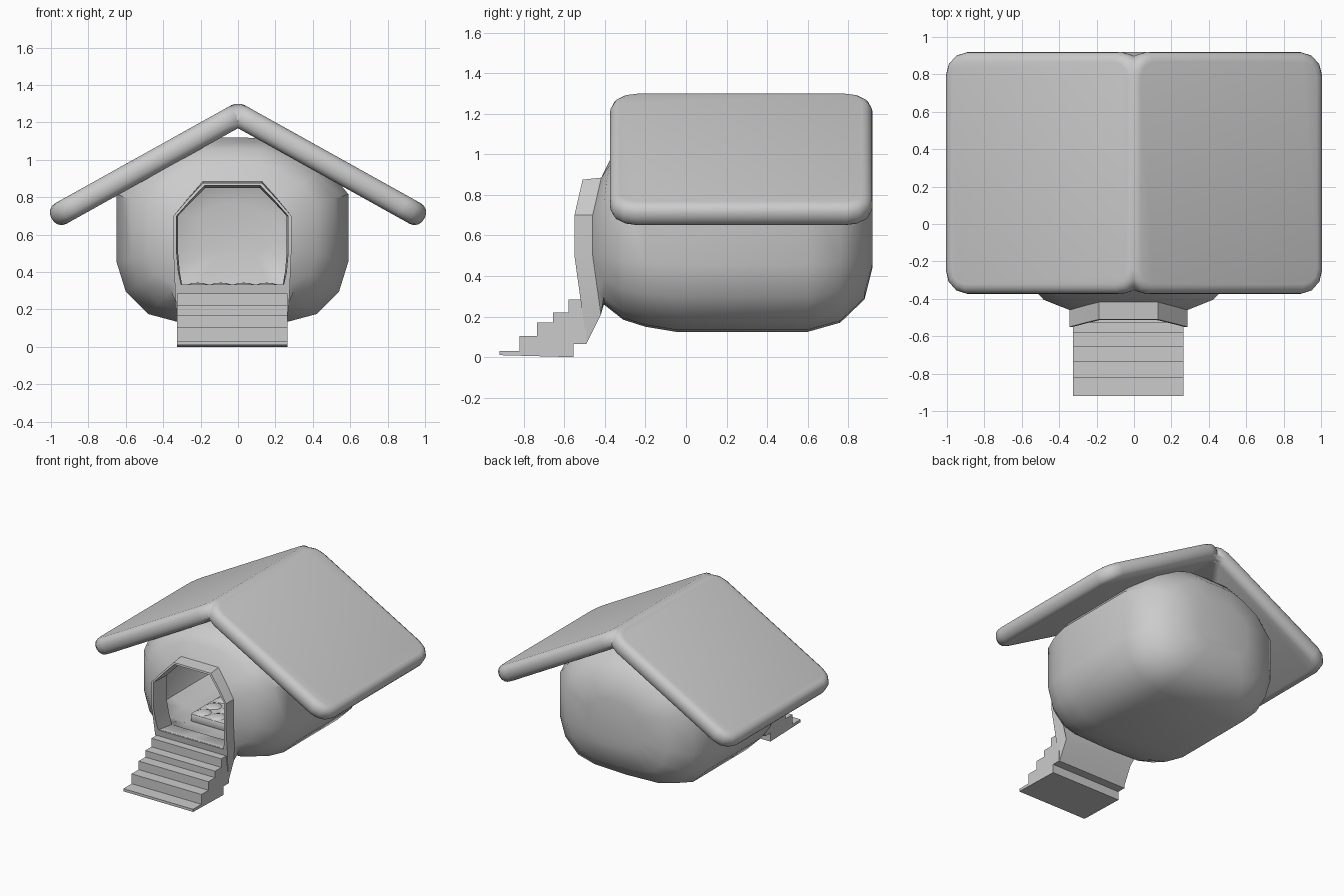
import bpy, bmesh, math
from mathutils import Matrix, Vector

if "Cube" in bpy.data.objects:
    bpy.data.objects.remove(bpy.data.objects["Cube"])

CX, CZ = -0.03, 0.625


def finish(name, bm, angle=30):
    bmesh.ops.recalc_face_normals(bm, faces=bm.faces)
    me = bpy.data.meshes.new(name)
    bm.to_mesh(me)
    bm.free()
    ob = bpy.data.objects.new(name, me)
    bpy.context.collection.objects.link(ob)
    bpy.ops.object.select_all(action='DESELECT')
    bpy.context.view_layer.objects.active = ob
    ob.select_set(True)
    bpy.ops.object.shade_smooth_by_angle(angle=math.radians(angle))
    return ob


def full_ring(half):
    """Complete a right-hand half outline (bottom to top) with its mirror."""
    return half + [(-x, z) for x, z in half[-2:0:-1]]


SECTION = full_ring([(0, -.5), (.3, -.49), (.45, -.45), (.57, -.33), (.62, -.17),
                     (.62, .19), (.5, .34), (.33, .44), (.18, .49), (0, .495)])


def section(y, s, tilt=0, floor=-9):
    pts = []
    for x, z in SECTION:
        wz = max(CZ + z * s, floor)
        pts.append((CX + x * s, y + tilt * max(0, wz - .8), wz))
    return pts


def door(w, bottom, side_low, top, depth=0.0):
    """Arched doorway outline; its front leans back above and below the middle."""
    half = [(0, bottom), (w * .45, bottom), (w * .92, bottom), (w * .97, side_low),
            (w, .5), (w, .70), (w * .76, (.7 + top) / 2), (w * .5, top),
            (w * .25, top), (0, top)]
    pts = []
    for x, z in full_ring(half):
        y = -.55 + max(0, z - .7) * .23 + max(0, .5 - z) * .14
        pts.append((CX + x, y + depth, z))
    return pts


# Hollow body: outside back to front, round the doorway, then inside to the back
rings = [section(.92, .36), section(.88, .68), section(.76, .91), section(.6, 1),
         section(-.05, 1), section(-.2, .95), section(-.31, .88), section(-.405, .73, .2),
         door(.315, .21, .33, .885, .09), door(.315, .07, .28, .875),
         door(.298, .333, .4, .862), door(.29, .32, .4, .85, .15),
         section(-.34, .68, .2, .27), section(-.2, .88, 0, .27), section(0, .94, 0, .27),
         section(.58, .94, 0, .27), section(.72, .85, 0, .27), section(.84, .6, 0, .27),
         section(.87, .3)]
bm = bmesh.new()
loops = [[bm.verts.new(p) for p in r] for r in rings]
n = len(SECTION)
for a, b in zip(loops, loops[1:]):
    for i in range(n):
        j = (i + 1) % n
        bm.faces.new((a[i], a[j], b[j], b[i]))
bm.faces.new(loops[0])
bm.faces.new(loops[-1])
finish("body_shell", bm, 35)

# Roof: one rounded slab, cut at the ridge and mirrored
bm = bmesh.new()
u0, u1, y0, y1, t = -.05, 1.14, -.375, .92, .125
bmesh.ops.create_cube(bm, size=1, matrix=Matrix.Translation(((u0 + u1) / 2, (y0 + y1) / 2, 0))
                      @ Matrix.Diagonal((u1 - u0, y1 - y0, t, 1)))
corners = [e for e in bm.edges if abs(e.verts[0].co.z - e.verts[1].co.z) > .05]
bmesh.ops.bevel(bm, geom=corners, offset=.13, segments=3, profile=.5, affect='EDGES')
rim = [e for e in bm.edges if abs(e.verts[0].co.z - e.verts[1].co.z) < .01]
bmesh.ops.bevel(bm, geom=rim, offset=.055, segments=4, profile=.5, affect='EDGES')
bm.transform(Matrix.Translation((0, 0, 1.24)) @ Matrix.Rotation(math.radians(29.1), 4, 'Y'))
bmesh.ops.bisect_plane(bm, geom=bm.verts[:] + bm.edges[:] + bm.faces[:], dist=1e-5,
                       plane_co=(0, 0, 0), plane_no=(1, 0, 0), clear_inner=True)
roof = finish("roof", bm, 40)
roof.modifiers.new("mirror", 'MIRROR')

# Front steps: stair profile extruded across the doorway
profile = [(-.92, .01), (-.92, .03), (-.82, .03), (-.82, .105), (-.735, .105), (-.735, .17),
           (-.655, .17), (-.655, .22), (-.58, .22), (-.58, .285), (-.515, .285),
           (-.515, .333), (-.49, .333), (-.49, .065), (-.555, .065), (-.555, 0)]
bm = bmesh.new()
f = bm.faces.new([bm.verts.new((-.325, y, z)) for y, z in profile])
ext = bmesh.ops.extrude_face_region(bm, geom=[f])
bmesh.ops.translate(bm, vec=(.59, 0, 0),
                    verts=[v for v in ext["geom"] if isinstance(v, bmesh.types.BMVert)])
finish("front_steps", bm, 20)

# Tufted cushion inside: rounded base with rows of soft pads
bm = bmesh.new()
bmesh.ops.create_cube(bm, size=1, matrix=Matrix.Translation((CX, .14, .295))
                      @ Matrix.Diagonal((.52, .62, .07, 1)))
bmesh.ops.bevel(bm, geom=bm.edges[:], offset=.02, segments=2, profile=.5, affect='EDGES')
for i in range(4):
    for j in range(5):
        m = Matrix.Translation((-.215 + i * .123, -.105 + j * .123, .325))
        bmesh.ops.create_uvsphere(bm, u_segments=12, v_segments=6, radius=1,
                                  matrix=m @ Matrix.Diagonal((.06, .06, .018, 1)))
finish("cushion", bm, 40)
